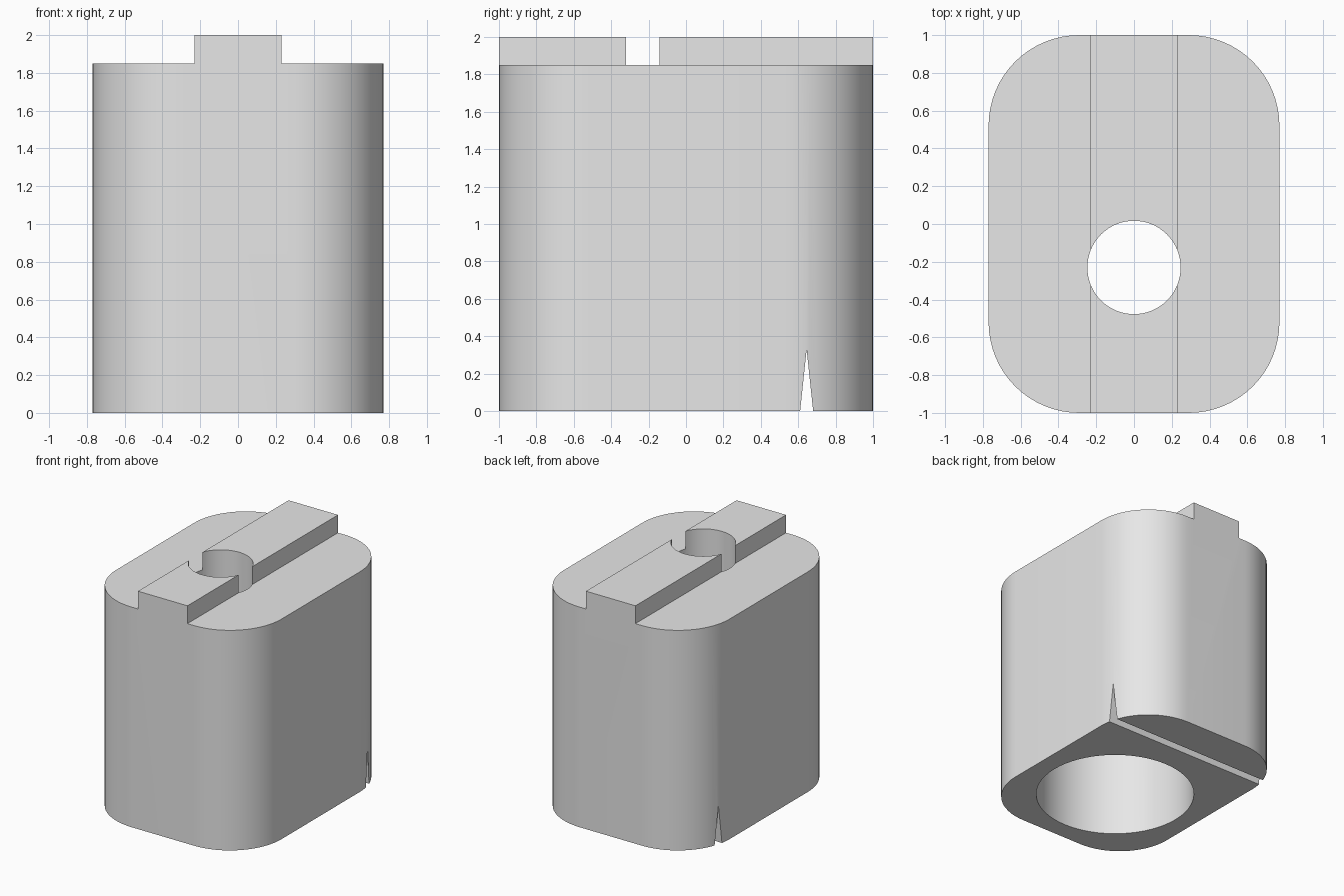
import bpy, bmesh
from math import sin, cos, pi, radians
from mathutils import Vector

if "Cube" in bpy.data.objects:
    bpy.data.objects.remove(bpy.data.objects["Cube"])

HALF_X, HALF_Y, CORNER = 0.77, 1.0, 0.48
SHOULDER_Z, TOP_Z = 1.85, 2.0
RAIL_HALF = 0.23
HOLE_Y = -0.23

grey = bpy.data.materials.new("light grey")
grey.use_nodes = True
colour = (0.8, 0.8, 0.8, 1)
grey.diffuse_color = colour
grey.node_tree.nodes["Principled BSDF"].inputs["Base Color"].default_value = colour


def prism(name, points, direction):
    """Closed solid made by extruding a planar profile along a direction."""
    bm = bmesh.new()
    face = bm.faces.new([bm.verts.new(p) for p in points])
    result = bmesh.ops.extrude_face_region(bm, geom=[face])
    verts = [v for v in result["geom"] if isinstance(v, bmesh.types.BMVert)]
    bmesh.ops.translate(bm, verts=verts, vec=Vector(direction))
    bmesh.ops.recalc_face_normals(bm, faces=bm.faces)
    mesh = bpy.data.meshes.new(name)
    bm.to_mesh(mesh)
    bm.free()
    obj = bpy.data.objects.new(name, mesh)
    bpy.context.collection.objects.link(obj)
    mesh.materials.append(grey)
    return obj


def cylinder(name, radius, z0, z1, sides=64):
    ring = [(radius * cos(2 * pi * i / sides),
             HOLE_Y + radius * sin(2 * pi * i / sides), z0) for i in range(sides)]
    return prism(name, ring, (0, 0, z1 - z0))


def cut(target, cutter):
    cutter.hide_render = True
    mod = target.modifiers.new("cut", "BOOLEAN")
    mod.operation = "DIFFERENCE"
    mod.solver = "EXACT"
    mod.object = cutter
    bpy.context.view_layer.objects.active = target
    bpy.ops.object.modifier_apply(modifier=mod.name)
    bpy.data.objects.remove(cutter)


# Rounded block, full height
outline = []
for quarter, (sx, sy) in enumerate([(1, 1), (-1, 1), (-1, -1), (1, -1)]):
    for i in range(17):
        a = (quarter + i / 16) * pi / 2
        outline.append((sx * (HALF_X - CORNER) + CORNER * cos(a),
                        sy * (HALF_Y - CORNER) + CORNER * sin(a), 0))
body = prism("rounded_body", outline, (0, 0, TOP_Z))

# Shoulders either side of the top rail
for s in (-1, 1):
    a, b = s * RAIL_HALF, s
    side = [(a, -1.2, SHOULDER_Z), (b, -1.2, SHOULDER_Z),
            (b, -1.2, 2.2), (a, -1.2, 2.2)]
    cut(body, prism("shoulder_cutter", side, (0, 2.4, 0)))

# Wide bore from below and narrow hole through the top
cut(body, cylinder("bore_cutter", 0.615, -0.2, 1.35))
cut(body, cylinder("hole_cutter", 0.247, 1.2, 2.2))

# Pointed groove across the underside
groove = [(-1, 0.607, -0.03), (-1, 0.683, -0.03), (-1, 0.645, 0.33)]
cut(body, prism("groove_cutter", groove, (2, 0, 0)))

# Smooth curved walls, sharp edges
bpy.ops.object.select_all(action="DESELECT")
body.select_set(True)
bpy.context.view_layer.objects.active = body
bpy.ops.object.shade_smooth_by_angle(angle=radians(30))
